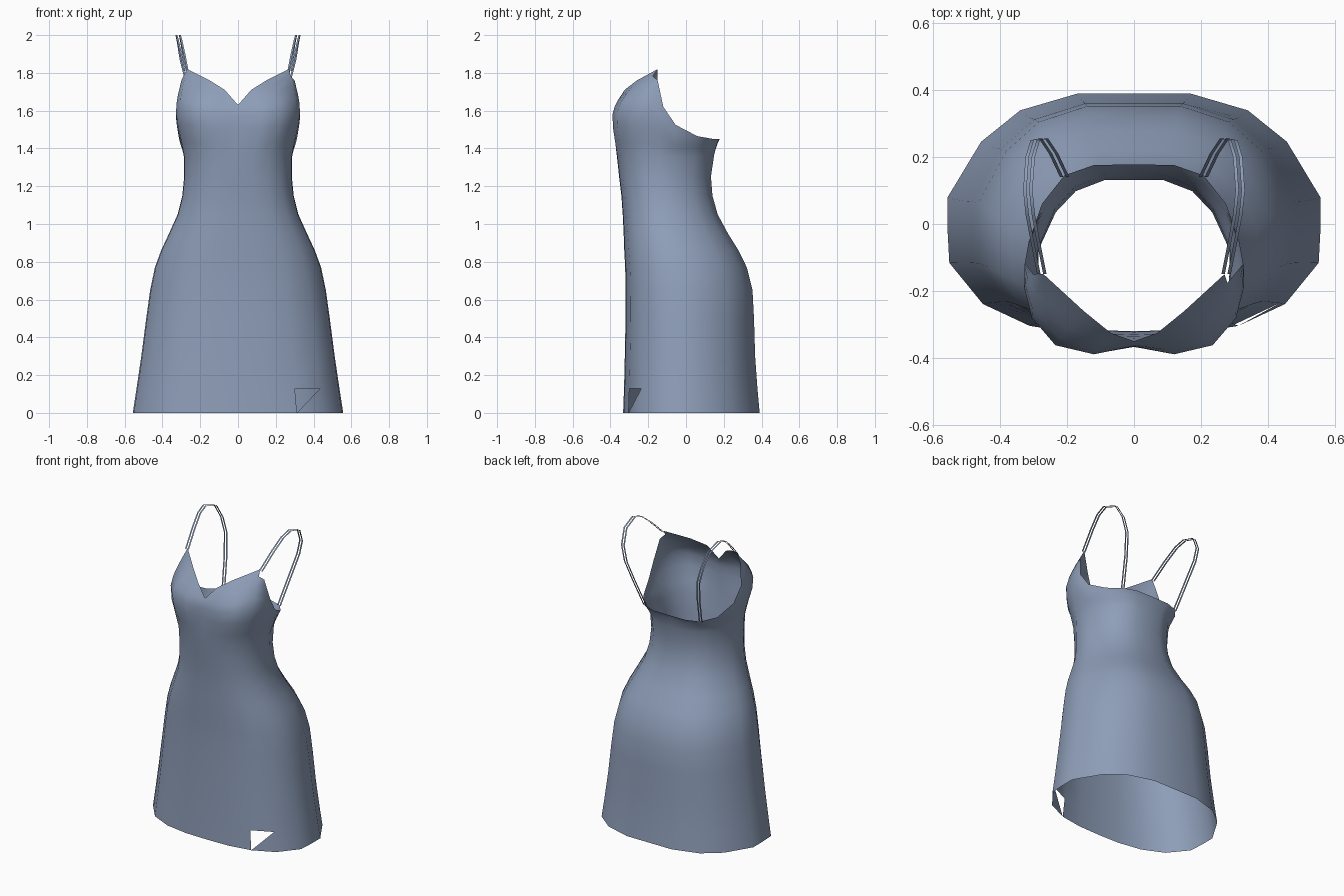
import bpy, bmesh
from mathutils import Vector

if "Cube" in bpy.data.objects:
    bpy.data.objects.remove(bpy.data.objects["Cube"])

fabric = bpy.data.materials.new("slate blue fabric")
fabric.diffuse_color = (0.27, 0.34, 0.48, 1)
fabric.use_nodes = True
fabric.node_tree.nodes["Principled BSDF"].inputs["Base Color"].default_value = fabric.diffuse_color

# Half outline of a skirt ring, centre front to centre back: (share of half width, share of depth)
OUTLINE = [(0, 0), (.28, .005), (.56, .04), (.81, .13), (.99, .30), (1, .44),
           (1, .57), (.82, .80), (.61, .93), (.30, 1), (0, 1)]
# Skirt and waist rings: height, half width, front y, back y
RINGS = [(0, .557, -.333, .39), (.13, .537, -.328, .378), (.3, .512, -.324, .366),
         (.5, .486, -.32, .36), (.65, .465, -.32, .352), (.77, .44, -.322, .322),
         (.86, .407, -.327, .278), (.95, .365, -.33, .222), (1.05, .32, -.335, .168),
         (1.15, .295, -.342, .14), (1.25, .285, -.354, .132), (1.36, .287, -.366, .148)]
# Bodice: a bust point and a rim point for each column of the outline
BUST = [(0, -.365, 1.57), (.12, -.389, 1.58), (.235, -.362, 1.6), (.305, -.28, 1.61),
        (.328, -.19, 1.59), (.325, -.13, 1.53), (.312, -.06, 1.45), (.258, .058, 1.43),
        (.193, .13, 1.42), (.105, .163, 1.42), (0, .165, 1.42)]
RIM = [(0, -.35, 1.63), (.07, -.325, 1.71), (.15, -.26, 1.76), (.27, -.15, 1.82),
       (.30, -.15, 1.76), (.325, -.12, 1.62), (.315, -.055, 1.525), (.275, .06, 1.465),
       (.208, .145, 1.45), (.12, .176, 1.45), (0, .178, 1.45)]


def spline(p, q, r, s, t):
    """Point between q and r on a smooth curve through p, q, r, s."""
    return 0.5 * (2 * q + (r - p) * t + (2 * p - 5 * q + 4 * r - s) * t * t
                  + (3 * q - p - 3 * r + s) * t ** 3)


def finish(bm, name):
    mesh = bpy.data.meshes.new(name)
    bm.to_mesh(mesh)
    bm.free()
    mesh.materials.append(fabric)
    for poly in mesh.polygons:
        poly.use_smooth = True
    obj = bpy.data.objects.new(name, mesh)
    bpy.context.collection.objects.link(obj)
    return obj


def column(i):
    """One vertical line of the dress from hem to rim."""
    u, v = OUTLINE[i]
    pts = [Vector((u * w, f + v * (b - f), z)) for z, w, f, b in RINGS]
    bust, rim = Vector(BUST[i]), Vector(RIM[i])
    top = [spline(pts[-2], pts[-1], bust, rim, t / 3) for t in (1, 2, 3)]
    return pts + top + [spline(pts[-1], bust, rim, rim, t / 4) for t in (1, 2, 3, 4)]


# Dress body: full loop of columns, the left half mirrored from the right
half = [column(i) for i in range(11)]
loop = half + [[Vector((-p.x, p.y, p.z)) for p in half[i]] for i in range(9, 0, -1)]
bm = bmesh.new()
grid = [[bm.verts.new(p) for p in col] for col in loop]
last = len(grid[0]) - 1
for c, a in enumerate(grid):
    b = grid[(c + 1) % len(grid)]
    for r in range(last):
        if c == 2 and r == 0:            # torn triangle at the hem
            bm.faces.new((a[0], b[0], b[1]))
        elif c == 3 and r == last - 1:   # small notch beside the right strap
            bm.faces.new((a[r], b[r], b[r + 1]))
        else:
            bm.faces.new((a[r], b[r], b[r + 1], a[r + 1]))
finish(bm, "dress_body")

# Shoulder straps: two narrow ribbons on each side
PATH = [Vector(p) for p in [(.275, -.15, 1.81), (.295, -.05, 1.91), (.31, .03, 1.977),
                            (.317, .1, 2.0), (.31, .2, 1.965), (.295, .25, 1.87),
                            (.27, .255, 1.77), (.24, .21, 1.63), (.207, .14, 1.45)]]
for side, label in ((1, "right"), (-1, "left")):
    bm = bmesh.new()
    for offset in (-.009, .009):
        previous = None
        for p in PATH:
            pair = [bm.verts.new((side * (p.x + offset + e), p.y, p.z)) for e in (-.005, .005)]
            if previous:
                bm.faces.new((previous[0], previous[1], pair[1], pair[0])[::side])
            previous = pair
    finish(bm, label + "_strap")
